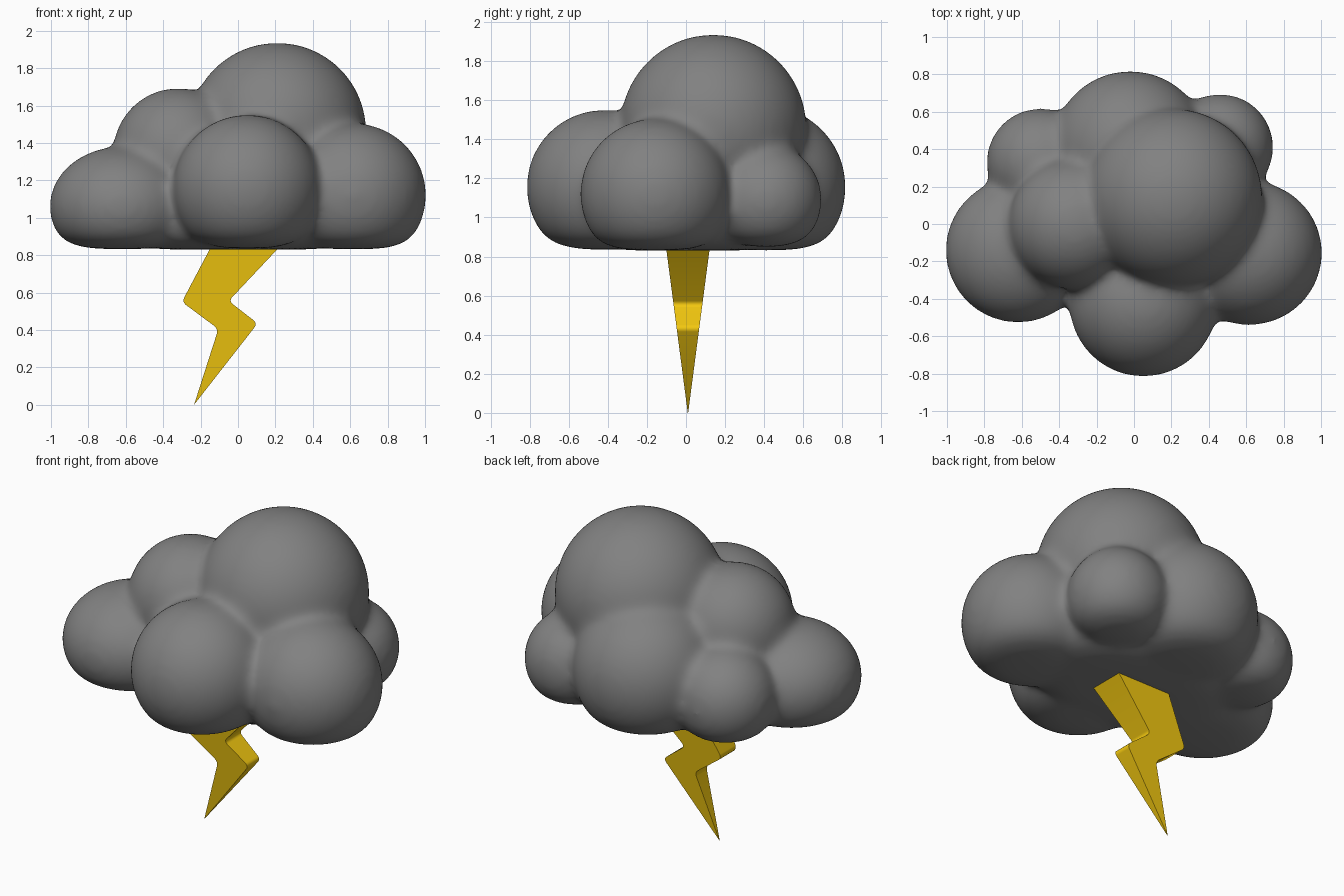
import bpy, bmesh, math
from mathutils import Matrix

if "Cube" in bpy.data.objects:
    bpy.data.objects.remove(bpy.data.objects["Cube"])

FLOOR = 0.83  # flat underside of the cloud
ROUND = 0.12  # softness of the underside rim

# Cloud puffs: centre x, y, z and radii x, y, z
puffs = [
    (0.21, 0.14, 1.46, 0.477, 0.477, 0.477),   # tall crown
    (0.05, -0.42, 1.155, 0.397, 0.397, 0.397),  # front
    (0.615, -0.155, 1.12, 0.392, 0.387, 0.387),  # right
    (-0.62, -0.14, 1.06, 0.389, 0.389, 0.322),  # left
    (-0.32, 0.0, 1.345, 0.35, 0.35, 0.35),     # upper left
    (-0.02, 0.4, 1.155, 0.419, 0.419, 0.419),  # back
    (-0.5, 0.33, 1.08, 0.29, 0.29, 0.29),      # back left
    (0.46, 0.41, 1.09, 0.287, 0.287, 0.287),   # back right
    (0.0, 0.0, 1.0, 0.68, 0.48, 0.32),         # filled core
]


def add_object(name, bm, colour):
    me = bpy.data.meshes.new(name)
    bm.to_mesh(me)
    bm.free()
    ob = bpy.data.objects.new(name, me)
    bpy.context.collection.objects.link(ob)
    mat = bpy.data.materials.new(name + "_colour")
    mat.diffuse_color = (*colour, 1)
    mat.use_nodes = True
    mat.node_tree.nodes["Principled BSDF"].inputs["Base Color"].default_value = mat.diffuse_color
    me.materials.append(mat)
    return ob


def soft_floor(z):
    h = max(ROUND - abs(z - FLOOR), 0)
    return max(z, FLOOR) + h * h / (4 * ROUND)


# Cloud: overlapping puffs, flattened below, fused and softened
bm = bmesh.new()
for x, y, z, rx, ry, rz in puffs:
    mat = Matrix.Translation((x, y, z)) @ Matrix.Diagonal((rx, ry, rz, 1))
    bmesh.ops.create_icosphere(bm, subdivisions=5, radius=1, matrix=mat)
for v in bm.verts:
    v.co.z = soft_floor(v.co.z)
cloud = add_object("cloud", bm, (0.22, 0.22, 0.22))
remesh = cloud.modifiers.new("fuse", 'REMESH')
remesh.mode = 'VOXEL'
remesh.voxel_size = 0.02
remesh.use_smooth_shade = True
soften = cloud.modifiers.new("soften", 'SMOOTH')
soften.factor = 0.5
soften.iterations = 35

# Lightning bolt: zigzag profile, thickness tapering to the tip
profile = [(-0.115, 0.9), (-0.30, 0.55), (-0.105, 0.405), (-0.235, 0.0),
           (0.105, 0.435), (-0.05, 0.555), (0.275, 0.9)]
bm = bmesh.new()
front, back = [[bm.verts.new((x, 0.01 + s * (0.001 + 0.131 * z), z)) for x, z in profile]
               for s in (-1, 1)]
bm.faces.new(front)
bm.faces.new(back[::-1])
n = len(profile)
for i in range(n):
    j = (i + 1) % n
    bm.faces.new((front[j], front[i], back[i], back[j]))
bmesh.ops.recalc_face_normals(bm, faces=bm.faces)
# Rounded zigzag corners
corners = [bm.edges.get((front[i], back[i])) for i in (1, 2, 4, 5)]
bmesh.ops.bevel(bm, geom=corners, offset=0.025, segments=4, profile=0.5, affect='EDGES')
bolt = add_object("lightning_bolt", bm, (0.9, 0.58, 0.005))

bpy.ops.object.select_all(action='DESELECT')
bolt.select_set(True)
bpy.context.view_layer.objects.active = bolt
bpy.ops.object.shade_smooth_by_angle(angle=math.radians(35))
